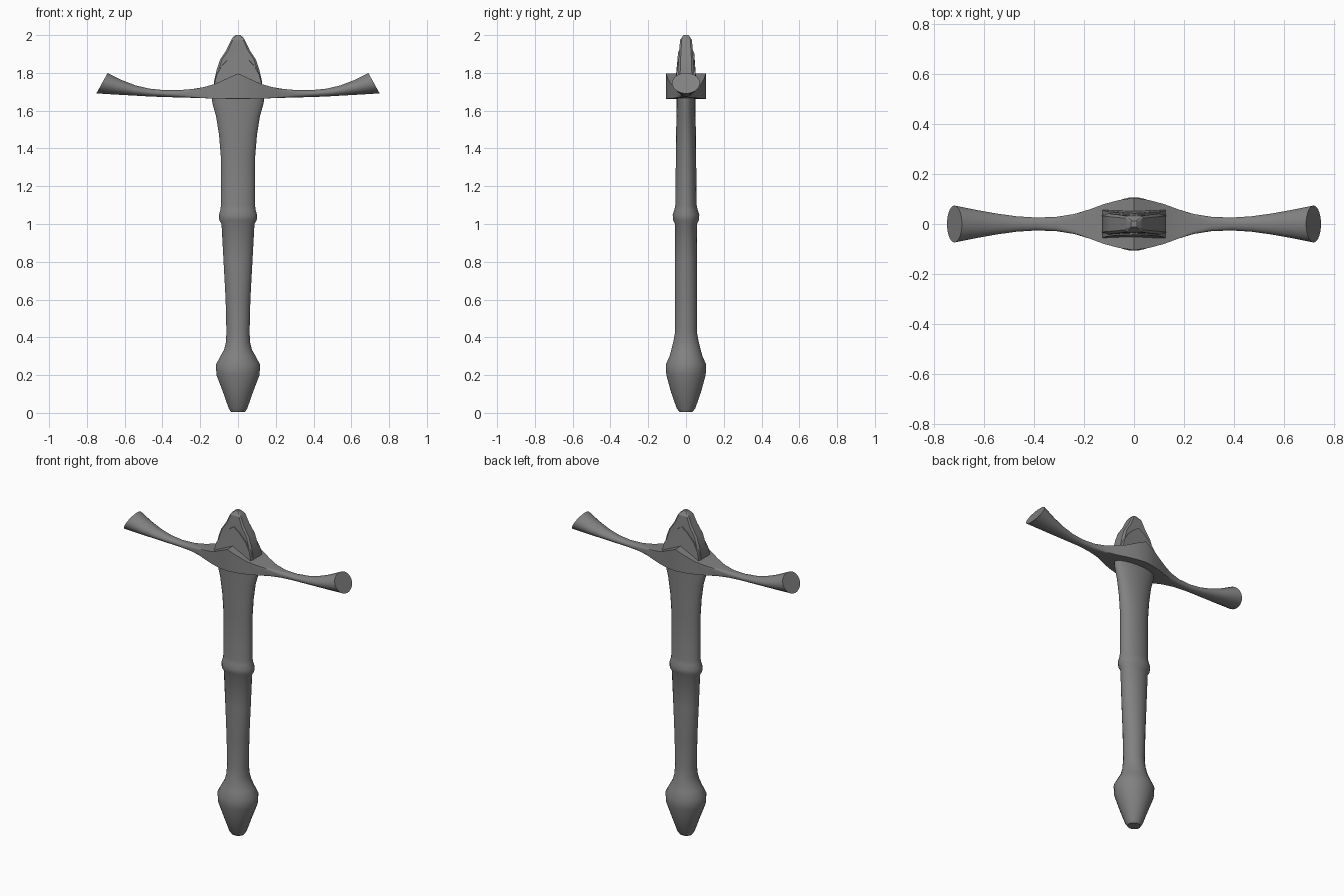
import bpy, bmesh
from math import cos, sin, pi, radians, copysign

if "Cube" in bpy.data.objects:
    bpy.data.objects.remove(bpy.data.objects["Cube"])

steel = bpy.data.materials.new("grey_steel")
steel.use_nodes = True
steel.diffuse_color = (0.22, 0.22, 0.22, 1)
steel.node_tree.nodes["Principled BSDF"].inputs["Base Color"].default_value = (0.22, 0.22, 0.22, 1)


def loft(name, rings, angle):
    """Skin a list of equal-length point rings and cap both ends."""
    bm = bmesh.new()
    rows = [[bm.verts.new(p) for p in ring] for ring in rings]
    n = len(rows[0])
    for a, b in zip(rows, rows[1:]):
        for i in range(n):
            j = (i + 1) % n
            bm.faces.new((a[i], a[j], b[j], b[i]))
    bm.faces.new(rows[0])
    bm.faces.new(rows[-1])
    bmesh.ops.recalc_face_normals(bm, faces=bm.faces)
    mesh = bpy.data.meshes.new(name)
    bm.to_mesh(mesh)
    bm.free()
    mesh.materials.append(steel)
    obj = bpy.data.objects.new(name, mesh)
    bpy.context.collection.objects.link(obj)
    bpy.ops.object.select_all(action='DESELECT')
    bpy.context.view_layer.objects.active = obj
    obj.select_set(True)
    bpy.ops.object.shade_smooth_by_angle(angle=radians(angle))
    return obj


def section(square, n=24):
    """Unit outline that blends from circle (0) to square (1)."""
    power = 1 - 0.98 * square
    pts = []
    for i in range(n):
        c, s = cos(2 * pi * (i + 0.5) / n), sin(2 * pi * (i + 0.5) / n)
        pts.append((copysign(abs(c) ** power, c), copysign(abs(s) ** power, s)))
    if square > 0.9:
        pts = [(u / max(abs(u), abs(v)), v / max(abs(u), abs(v))) for u, v in pts]
    return pts


# Grip with pommel and middle ring: height, half width, half depth
grip = [(0.005, .038, .035), (0.025, .05, .05), (0.11, .08, .08), (0.2, .115, .105),
        (0.255, .118, .108), (0.3, .094, .088), (0.335, .074, .078), (0.375, .064, .068),
        (0.43, .062, .058), (0.6, .066, .06), (0.8, .077, .06), (1.0, .088, .058),
        (1.02, .1, .069), (1.05, .101, .071), (1.075, .094, .062), (1.1, .091, .057),
        (1.36, .092, .054), (1.47, .101, .053), (1.57, .117, .051), (1.64, .137, .051),
        (1.68, .14, .051)]
loft("grip", [[(w * u, d * v, z) for u, v in section(0)] for z, w, d in grip], 40)

# Crossguard half: x, bottom, top, half depth, squareness, end tilt
guard = [(0, 1.663, 1.797, .105, 1, 0), (.06, 1.663, 1.77, .096, 1, 0),
         (.12, 1.664, 1.742, .08, 1, 0), (.18, 1.666, 1.725, .058, .95, 0),
         (.24, 1.668, 1.715, .04, .7, 0), (.31, 1.67, 1.709, .029, .3, 0),
         (.39, 1.672, 1.709, .026, 0, 0), (.47, 1.675, 1.717, .031, 0, 0),
         (.55, 1.68, 1.734, .042, 0, .008), (.63, 1.685, 1.761, .056, 0, .018),
         (.72, 1.691, 1.8, .074, 0, .03)]
mirrored = [(-x, *rest[:-1], -rest[-1]) for x, *rest in guard[:0:-1]]
rings = []
for x, low, high, d, sq, tilt in mirrored + guard:
    mid, half = (low + high) / 2, (high - low) / 2
    rings.append([(x - tilt * v, d * u, mid + half * v) for u, v in section(sq)])
loft("crossguard", rings, 25)


def chamfered(z, w, d, c):
    """Rectangle with cut corners at one height."""
    corner = [(w, d - c), (w - c, d)]
    quad = corner + [(-x, y) for x, y in corner[::-1]]
    return [(x, y, z) for x, y in quad + [(-x, -y) for x, y in quad]]


# Blade stub tapering to a small ridge
stub = [(1.68, .125, .046, .012), (1.755, .127, .045, .012), (1.82, .112, .042, .012),
        (1.87, .095, .039, .01), (1.92, .062, .036, .01), (1.975, .036, .031, .008),
        (1.99, .025, .02, .006), (2.0, .012, .013, .004)]
loft("blade_stub", [chamfered(*row) for row in stub], 20)

# Pointed cover plates on the front and back of the stub: x, upper edge
arch = [(-.128, 1.74), (-.115, 1.79), (-.085, 1.84), (-.04, 1.885), (0, 1.912)]
arch += [(-x, z) for x, z in arch[-2::-1]]
for side, label in ((-1, "front"), (1, "back")):
    outline = [(-.125, 1.68)] + arch + [(.125, 1.68)]
    inner = [(x, side * .03, z) for x, z in outline]
    outer = [(x * .98, side * (.066 - (z - 1.72) * .12 - abs(x) * .06), z) for x, z in outline]
    loft(label + "_cover_plate", [inner, outer], 20)
